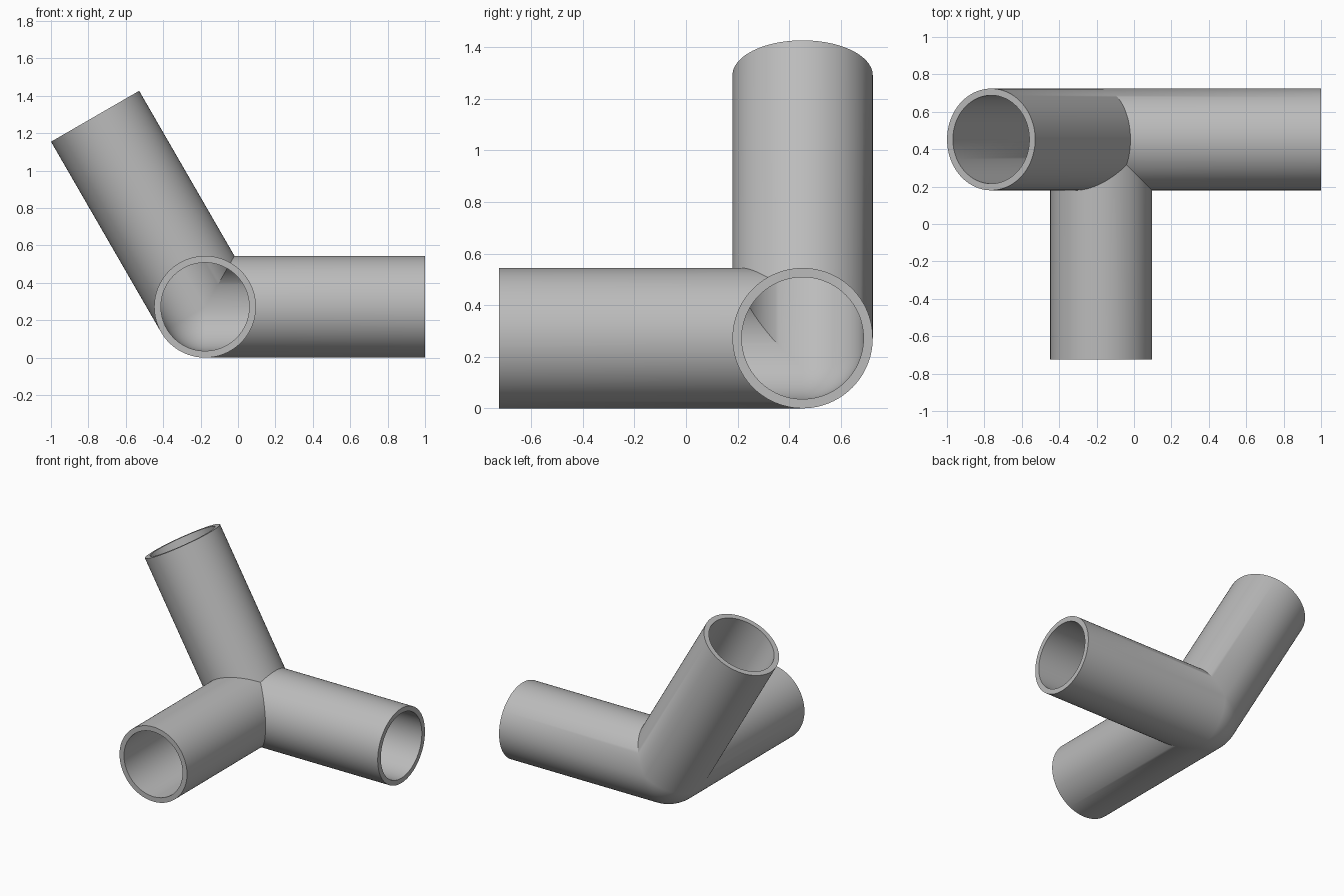
import bpy, bmesh, math
from mathutils import Vector

if "Cube" in bpy.data.objects:
    bpy.data.objects.remove(bpy.data.objects["Cube"])

OUTER, INNER, LENGTH, SEG = 0.272, 0.236, 1.176, 96
CENTRE = Vector((-0.176, 0.452, 0.272))
Y = Vector((0, 1, 0))
UP_LEFT = Vector((-0.5, 0, math.sqrt(0.75)))
ARMS = [Vector((1, 0, 0)), Vector((0, -1, 0)), UP_LEFT]

bm = bmesh.new()


def ring_of(points):
    return [bm.verts.new(CENTRE + p) for p in points]


def bridge(a, b):
    for i in range(len(a)):
        j = (i + 1) % len(a)
        bm.faces.new((a[i], a[j], b[j], b[i]))


def arm_wall(d, radius):
    """Tube wall from the mitred seam with the other arms to the open end."""
    side = Vector((1, 0, 0)) if abs(d.y) > 0.5 else Y
    other = d.cross(side)
    seam, end = [], []
    for i in range(SEG):
        a = 2 * math.pi * i / SEG
        n = (side * math.cos(a) + other * math.sin(a)) * radius
        start = max([0] + [n.dot(e) / (1 - d.dot(e)) for e in ARMS if e != d])
        seam.append(n + d * start)
        end.append(n + d * LENGTH)
    end = ring_of(end)
    bridge(ring_of(seam), end)
    return end


def elbow_patch(radius):
    """Part of a ball that rounds the outside corner where the arms meet."""
    cols, rows = SEG // 6, SEG // 4
    grid = []
    for c in range(cols + 1):
        t = math.radians(210 + 60 * c / cols)
        out = Vector((math.cos(t), 0, math.sin(t)))
        grid.append(ring_of([(out * math.cos(p) + Y * math.sin(p)) * radius
                             for p in (math.pi / 2 * r / rows for r in range(rows + 1))]))
    for c in range(cols):
        for r in range(rows):
            q = [grid[c][r], grid[c + 1][r], grid[c + 1][r + 1], grid[c][r + 1]]
            bm.faces.new(q)


# three hollow arms with flat rims
for d in ARMS:
    bridge(arm_wall(d, OUTER), arm_wall(d, INNER))

# rounded elbow, outside and inside
for radius in (OUTER, INNER):
    elbow_patch(radius)

bmesh.ops.remove_doubles(bm, verts=bm.verts, dist=1e-4)
bmesh.ops.recalc_face_normals(bm, faces=bm.faces)
mesh = bpy.data.meshes.new("pipe_connector")
bm.to_mesh(mesh)
bm.free()

grey = bpy.data.materials.new("grey")
grey.diffuse_color = (0.5, 0.5, 0.5, 1)
grey.use_nodes = True
grey.node_tree.nodes["Principled BSDF"].inputs["Base Color"].default_value = grey.diffuse_color
mesh.materials.append(grey)

obj = bpy.data.objects.new("pipe_connector", mesh)
bpy.context.collection.objects.link(obj)
bpy.context.view_layer.objects.active = obj
obj.select_set(True)
bpy.ops.object.shade_smooth_by_angle(angle=math.radians(30))
